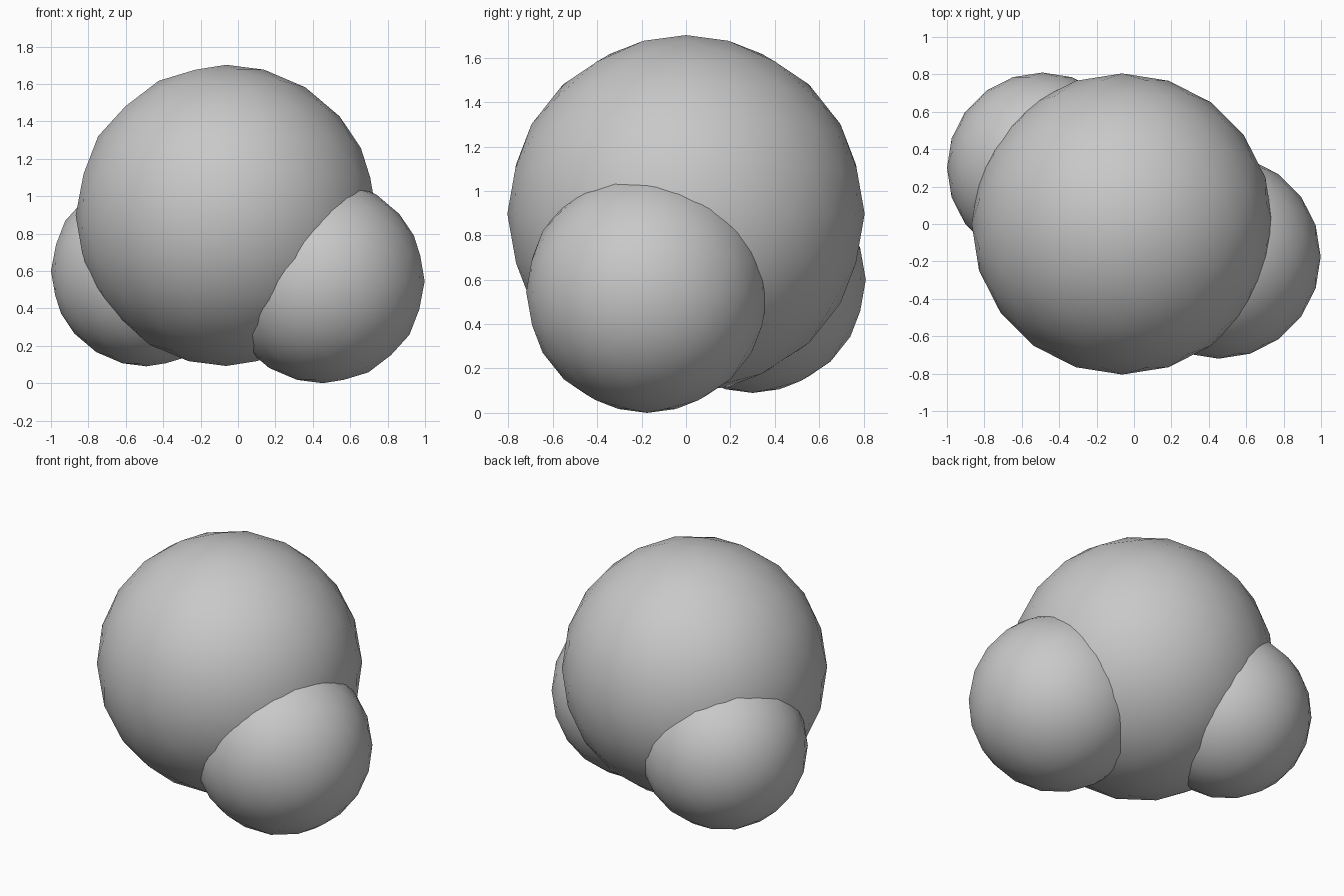
import bpy

if "Cube" in bpy.data.objects:
    bpy.data.objects.remove(bpy.data.objects["Cube"])

# One flat grey for the whole model
grey = bpy.data.materials.new("grey")
grey.diffuse_color = (0.58, 0.58, 0.58, 1.0)
grey.use_nodes = True
grey.node_tree.nodes["Principled BSDF"].inputs["Base Color"].default_value = grey.diffuse_color


def ball(name, center, radius):
    """Smooth-shaded icosphere with its pole along z."""
    bpy.ops.mesh.primitive_ico_sphere_add(subdivisions=3, radius=radius, location=center)
    obj = bpy.context.object
    obj.name = name
    obj.data.materials.append(grey)
    bpy.ops.object.shade_smooth()
    return obj


# Large central ball with two smaller balls sunk into its lower sides
ball("large_ball", (-0.063, 0.0, 0.897), 0.805)
ball("right_ball", (0.453, -0.175, 0.545), 0.545)
ball("left_ball", (-0.49, 0.30, 0.60), 0.51)
